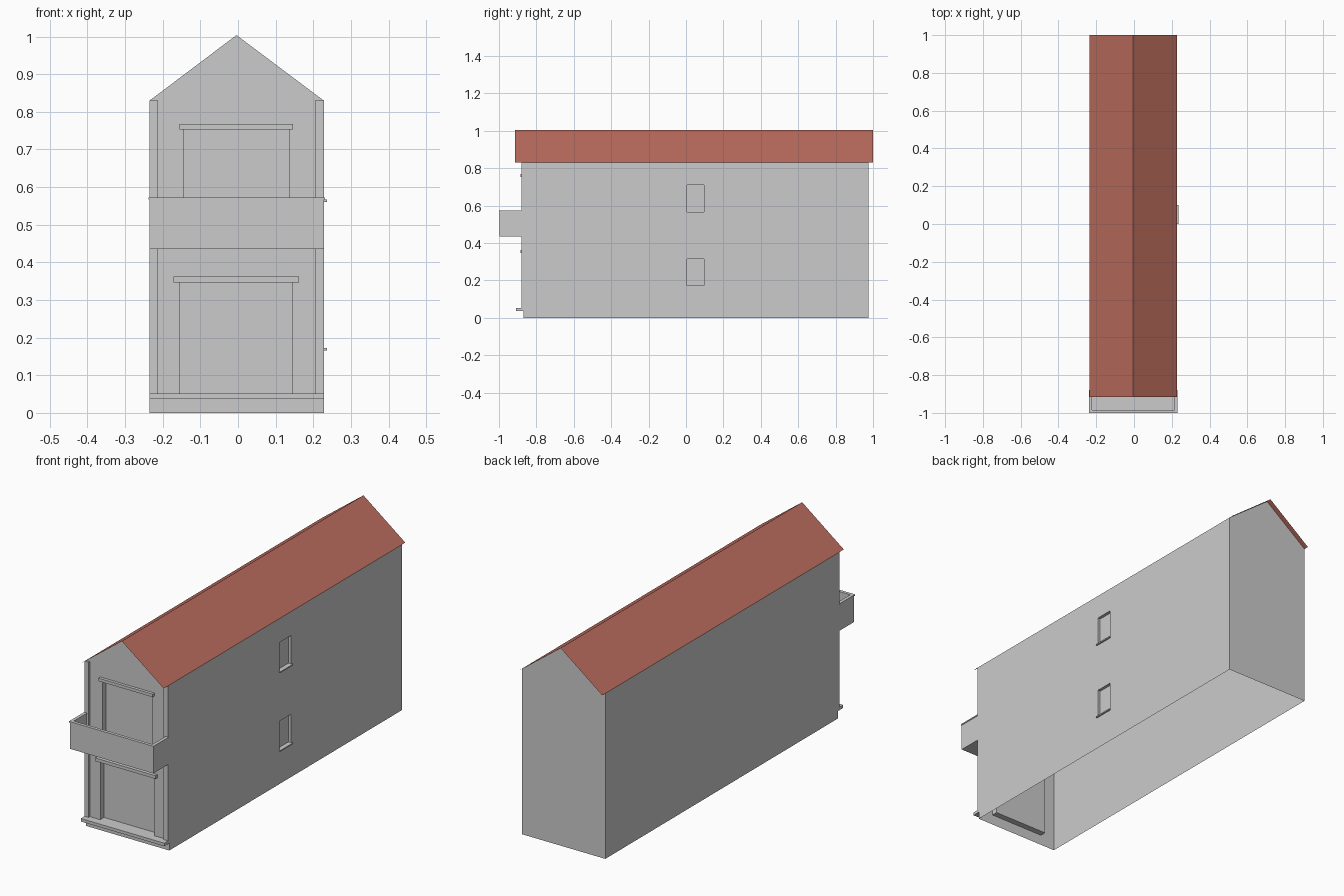
import bpy
from mathutils import Vector

if "Cube" in bpy.data.objects:
    bpy.data.objects.remove(bpy.data.objects["Cube"])

XL, XR, XM = -0.235, 0.228, -0.004      # side walls and ridge line
YF, YB = -0.87, 0.975                   # front and back walls
EAVE, RIDGE = 0.83, 1.004


def mesh(name, verts, faces):
    me = bpy.data.meshes.new(name)
    me.from_pydata([tuple(v) for v in verts], [], faces)
    ob = bpy.data.objects.new(name, me)
    bpy.context.collection.objects.link(ob)
    return ob


def box(name, x0, x1, y0, y1, z0, z1):
    v = [(x, y, z) for x in (x0, x1) for y in (y0, y1) for z in (z0, z1)]
    return mesh(name, v, [(0, 1, 3, 2), (4, 6, 7, 5), (0, 4, 5, 1),
                          (2, 3, 7, 6), (0, 2, 6, 4), (1, 5, 7, 3)])


def wall(name, origin, u, n, u0, u1, top, openings, depth):
    """Sheet wall with recessed openings (u0, u1, z0, z1); n points outward."""
    o, u, n, up = Vector(origin), Vector(u), Vector(n), Vector((0, 0, 1))
    verts, faces = [], []

    def quad(*pts):
        faces.append(tuple(range(len(verts), len(verts) + 4)))
        verts.extend(o + u * a + up * b - n * c for a, b, c in pts)

    us = sorted({u0, u1, *(w for op in openings for w in op[:2])})
    zs = sorted({0, top, *(w for op in openings for w in op[2:])})
    for a, b in zip(us, us[1:]):
        for c, d in zip(zs, zs[1:]):
            mu, mz = (a + b) / 2, (c + d) / 2
            if not any(p < mu < q and r < mz < s for p, q, r, s in openings):
                quad((a, c, 0), (b, c, 0), (b, d, 0), (a, d, 0))
    for p, q, r, s in openings:
        ring = [(p, r), (q, r), (q, s), (p, s)]
        quad(*[(a, b, depth) for a, b in ring])
        for (a, b), (c, d) in zip(ring, ring[1:] + ring[:1]):
            quad((a, b, 0), (c, d, 0), (c, d, depth), (a, b, depth))
    return mesh(name, verts, faces)


# Main walls, open underneath
wall("front_wall", (0, YF, 0), (1, 0, 0), (0, -1, 0), XL, XR, EAVE,
     [(-0.155, 0.145, 0.052, 0.347), (-0.143, 0.136, 0.45, 0.753)], 0.03)
wall("right_wall", (XR, 0, 0), (0, 1, 0), (1, 0, 0), YF, YB, EAVE,
     [(0.005, 0.095, 0.172, 0.315), (0.005, 0.095, 0.567, 0.71)], 0.015)
wall("left_wall", (XL, 0, 0), (0, -1, 0), (-1, 0, 0), -YB, -YF, EAVE, [], 0)
wall("back_wall", (0, YB, 0), (-1, 0, 0), (0, 1, 0), -XR, -XL, EAVE, [], 0)

# Gables
mesh("front_gable", [(XL, YF, EAVE), (XR, YF, EAVE), (XM, YF, RIDGE)], [(0, 1, 2)])
mesh("back_gable", [(XL, YB, EAVE), (XR, YB, EAVE), (XM, YB, RIDGE)], [(0, 2, 1)])

# Thin sheet roof
roof = mesh("roof", [(x, y, z) for y in (-0.915, 1.0)
                     for x, z in ((XL, EAVE), (XM, RIDGE + 0.001), (XR, EAVE))],
            [(0, 1, 4, 3), (1, 2, 5, 4)])
red = bpy.data.materials.new("roof_red")
red.diffuse_color = (0.5, 0.15, 0.11, 1)
red.use_nodes = True
red.node_tree.nodes["Principled BSDF"].inputs["Base Color"].default_value = red.diffuse_color
roof.data.materials.append(red)

# Front corner strips
box("left_pilaster", XL, -0.213, -0.88, YF, 0.05, EAVE)
box("right_pilaster", 0.204, XR, -0.88, YF, 0.05, EAVE)

# Doorstep and lintels
box("doorstep", XL, XR, -0.91, YF, 0.037, 0.052)
box("lower_lintel", -0.172, 0.162, -0.885, YF, 0.347, 0.363)
box("upper_lintel", -0.155, 0.146, -0.885, YF, 0.753, 0.768)

# Balcony with parapet and coping
box("balcony_floor", XL, XR, -0.997, YF, 0.435, 0.45)
box("balcony_front", XL, XR, -0.997, -0.987, 0.435, 0.567)
box("balcony_front_coping", -0.238, 0.231, -1.0, -0.984, 0.567, 0.573)
for side, x0, x1 in (("left", XL, XL + 0.01), ("right", XR - 0.01, XR)):
    box(f"balcony_{side}_side", x0, x1, -0.987, YF, 0.435, 0.567)
    box(f"balcony_{side}_coping", x0 - 0.003, x1 + 0.003, -0.984, -0.88, 0.567, 0.573)

# Window sills
for i, z in enumerate((0.172, 0.567)):
    box(f"window_sill_{i + 1}", XR - 0.015, 0.236, 0.0, 0.1, z - 0.006, z)
